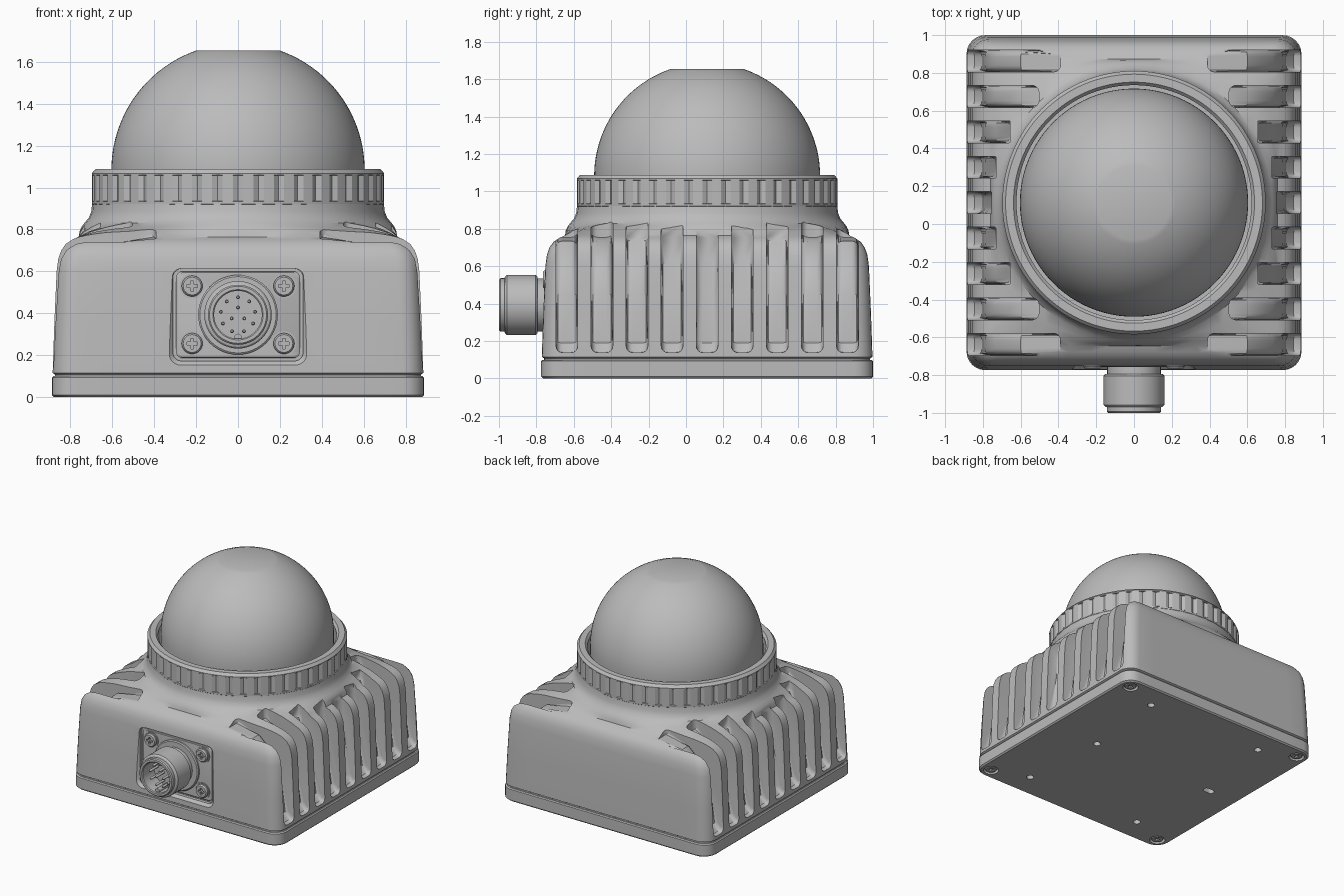
import bpy, bmesh
from math import pi, cos, sin, sqrt, atan2
from mathutils import Matrix, Vector

cube = bpy.data.objects.get("Cube")
if cube:
    bpy.data.objects.remove(cube, do_unlink=True)

CY = 0.113          # housing centre in y
PORT_Z = 0.393      # connector height
grey = bpy.data.materials.new("plain_grey")
grey.use_nodes = True
grey.diffuse_color = (0.5, 0.5, 0.5, 1)
grey.node_tree.nodes["Principled BSDF"].inputs["Base Color"].default_value = (0.5, 0.5, 0.5, 1)

FORWARD = Matrix.Rotation(pi / 2, 4, 'X')    # local z points to the front
DOWN = Matrix.Rotation(pi, 4, 'X')


def at(x, y, z, rot=None):
    m = Matrix.Translation((x, y, z))
    return m @ rot if rot else m


def finish(name, bm, matrix=None):
    bmesh.ops.recalc_face_normals(bm, faces=bm.faces)
    mesh = bpy.data.meshes.new(name)
    if matrix:
        bm.transform(matrix)
    bm.to_mesh(mesh)
    bm.free()
    mesh.materials.append(grey)
    obj = bpy.data.objects.new(name, mesh)
    bpy.context.collection.objects.link(obj)
    return obj


def circle(r, z, n=72):
    return [Vector((r * cos(2 * pi * i / n), r * sin(2 * pi * i / n), z)) for i in range(n)]


def rounded_rect(hx, hy, r, z, arc=6, side=12):
    """Rounded rectangle with evenly divided straight sides."""
    corners = []
    for q, (sx, sy) in enumerate(((1, 1), (-1, 1), (-1, -1), (1, -1))):
        centre = Vector((sx * (hx - r), sy * (hy - r), z))
        corners.append([centre + Vector((cos(a), sin(a), 0)) * r
                        for a in ((q + i / arc) * pi / 2 for i in range(arc + 1))])
    pts = []
    for q in range(4):
        a, b = corners[q][-1], corners[(q + 1) % 4][0]
        pts += corners[q] + [a.lerp(b, i / side) for i in range(1, side)]
    return pts


def loft(name, rings, matrix=None, closed=False):
    bm = bmesh.new()
    loops = [[bm.verts.new(p) for p in ring] for ring in rings]
    n = len(loops[0])
    pairs = list(zip(loops, loops[1:]))
    if closed:
        pairs.append((loops[-1], loops[0]))
    else:
        bm.faces.new(loops[0][::-1])
        bm.faces.new(loops[-1])
    for a, b in pairs:
        for i in range(n):
            j = (i + 1) % n
            bm.faces.new((a[i], a[j], b[j], b[i]))
    return finish(name, bm, matrix)


def lathe(name, profile, matrix=None, n=72, closed=False):
    return loft(name, [circle(r, z, n) for r, z in profile], matrix, closed)


def cut(obj, cutter):
    cutter.hide_render = True
    mod = obj.modifiers.new("cut", 'BOOLEAN')
    mod.object = cutter
    mod.operation = 'DIFFERENCE'
    mod.solver = 'EXACT'
    bpy.context.view_layer.objects.active = obj
    bpy.ops.object.modifier_apply(modifier=mod.name)
    bpy.data.objects.remove(cutter, do_unlink=True)


def screw(name, r, matrix):
    """Domed screw head with a cross recess, standing along local z."""
    head = lathe(name, [(r, -0.02), (r, 0.012), (r * 0.85, 0.022)], matrix, 24)
    for hx, hy in ((r * 0.5, r * 0.15), (r * 0.15, r * 0.5)):
        cut(head, loft("cross_cutter", [rounded_rect(hx, hy, r * 0.03, z, 1, 1)
                                        for z in (0.004, 0.05)], matrix))


# Housing: tapered square shell that blends into a round neck
shell = [rounded_rect(h, h, 0.1, z) for z, h in
         ((0.09, 0.872), (0.108, 0.872), (0.115, 0.884), (0.35, 0.876), (0.6, 0.865),
          (0.66, 0.857), (0.7, 0.843), (0.73, 0.822), (0.752, 0.79), (0.765, 0.76))]
for z, t, r in ((0.79, 0.4, 0.75), (0.812, 0.75, 0.742), (0.83, 1, 0.733),
                (0.855, 1, 0.712), (0.885, 1, 0.7), (0.93, 1, 0.695)):
    ring = []
    for p in rounded_rect(0.76, 0.76, 0.1, z):
        a = atan2(p.y, p.x)
        ring.append(p.lerp(Vector((r * cos(a), r * sin(a), z)), t))
    shell.append(ring)
housing = loft("housing", shell, at(0, CY, 0))

# Cooling slots down both sides
bm = bmesh.new()
WIDTH = 0.058
for side in (-1, 1):
    for k in range(-4, 5):
        y = k * 0.1875
        inner = 0.39 if abs(k) == 4 else sqrt(0.755 ** 2 - y * y)
        floor = [(1.1, 0.13), (0.845, 0.14), (0.805, 0.19), (0.79, 0.45), (0.735, 0.61),
                 (0.6, 0.735), (inner, 0.755), (inner, 1.1), (1.1, 1.1)]
        ends = [[bm.verts.new((side * max(x, inner), CY + y + w, z)) for x, z in floor]
                for w in (-WIDTH, WIDTH)]
        caps = [bm.faces.new(e) for e in ends]
        n = len(floor)
        for i in range(n):
            j = (i + 1) % n
            bm.faces.new((ends[0][i], ends[0][j], ends[1][j], ends[1][i]))
        rim = [e for c in caps for e in c.edges]
        bmesh.ops.bevel(bm, geom=rim, offset=0.035, segments=4, profile=0.5, affect='EDGES')
cut(housing, finish("slot_cutter", bm))

# Recess for the connector in the front face
cut(housing, loft("recess_cutter",
                  [rounded_rect(0.31, 0.22, 0.04, 0.725), rounded_rect(0.31, 0.22, 0.04, 0.75),
                   rounded_rect(0.33, 0.24, 0.055, 0.77), rounded_rect(0.33, 0.24, 0.055, 0.9)],
                  at(0, 0, PORT_Z, FORWARD)))

# Base plate with mounting holes, a locating slot and corner screws
base = loft("base_plate", [rounded_rect(h, h, 0.1, z) for z, h in
                           ((0, 0.877), (0.01, 0.887), (0.093, 0.887), (0.1, 0.88))],
            at(0, CY, 0))
corners = [(sx, sy) for sx in (-1, 1) for sy in (-1, 1)]
for x, y in [(0.45, 0)] + [(sx * 0.51, sy * 0.69) for sx, sy in corners]:
    cut(base, lathe("hole_cutter", [(0.027, -0.05), (0.027, 0.06)], at(x, CY + y, 0), 20))
cut(base, loft("locator_cutter", [rounded_rect(0.045, 0.025, 0.0245, z, 6, 1)
                                  for z in (-0.05, 0.06)], at(-0.62, CY, 0)))
for sx, sy in corners:
    x, y = sx * 0.795, CY + sy * 0.795
    cut(base, lathe("counterbore_cutter", [(0.056, -0.05), (0.056, 0.03)], at(x, y, 0), 24))
    screw("base_screw", 0.046, at(x, y, 0.026, DOWN))

# Grip collar with narrow vertical notches
NOTCHES, STEP = 44, 4
collar = []
for r, z, notch in ((0.622, 0.91, 0), (0.685, 0.91, 0), (0.697, 0.922, 0), (0.697, 0.934, 0),
                    (0.697, 0.936, 1), (0.697, 1.058, 1), (0.697, 1.06, 0), (0.697, 1.068, 0),
                    (0.68, 1.088, 0), (0.638, 1.088, 0), (0.622, 1.07, 0)):
    ring = circle(r, z, NOTCHES * STEP)
    if notch:
        for i, p in enumerate(ring):
            if i % STEP == 0:
                p.x *= 0.98
                p.y *= 0.98
    collar.append(ring)
loft("grip_collar", collar, at(0, CY, 0), closed=True)

# Dome with a flat top
R, DOME_Z = 0.604, 1.083
flat = 0.395 * pi
profile = [(R, 0.92)] + [(R * cos(flat * i / 28), DOME_Z + R * sin(flat * i / 28))
                         for i in range(29)]
lathe("dome", profile, at(0, CY, 0), 96)

# Connector flange and its screws
loft("connector_flange", [rounded_rect(h, h * 0.7, 0.03, z) for h, z in
                          ((0.295, 0.72), (0.295, 0.735), (0.288, 0.74))],
     at(0, 0, PORT_Z, FORWARD))
for sx, sy in corners:
    x, z = sx * 0.219, PORT_Z + sy * 0.137
    screw("flange_screw", 0.05, at(x, -0.742, z, FORWARD))
    lathe("screw_collar", [(0.052, 0), (0.06, 0), (0.06, 0.008), (0.052, 0.008)],
          at(x, -0.738, z, FORWARD), 24, True)

# Round connector barrel, open at the front
lathe("connector_barrel", [(0.19, 0.73), (0.19, 0.752), (0.182, 0.758), (0.142, 0.758),
                           (0.142, 0.795), (0.152, 0.795), (0.161, 0.804), (0.161, 0.957),
                           (0.153, 0.967), (0.143, 0.97), (0.143, 0.993), (0.136, 1.0),
                           (0.12, 1.0), (0.114, 0.994), (0.114, 0.86)],
      at(0, 0, PORT_Z, FORWARD), 48)

# Contact pins and the key rib
for count, radius in ((9, 0.083), (3, 0.035)):
    for i in range(count):
        a = pi / 2 + 2 * pi * i / count
        lathe("contact_pin", [(0.009, 0.85), (0.009, 0.95), (0.005, 0.96)],
              at(radius * cos(a), 0, PORT_Z + radius * sin(a), FORWARD), 12)
lathe("connector_key", [(0.018, 0.85), (0.018, 0.98)],
      at(0, 0, PORT_Z - 0.108, FORWARD), 16)

# Smooth shading with sharp edges kept
bpy.ops.object.select_all(action='DESELECT')
for obj in bpy.context.collection.objects:
    if obj.type == 'MESH':
        obj.select_set(True)
        bpy.context.view_layer.objects.active = obj
bpy.ops.object.shade_smooth_by_angle(angle=0.55)
